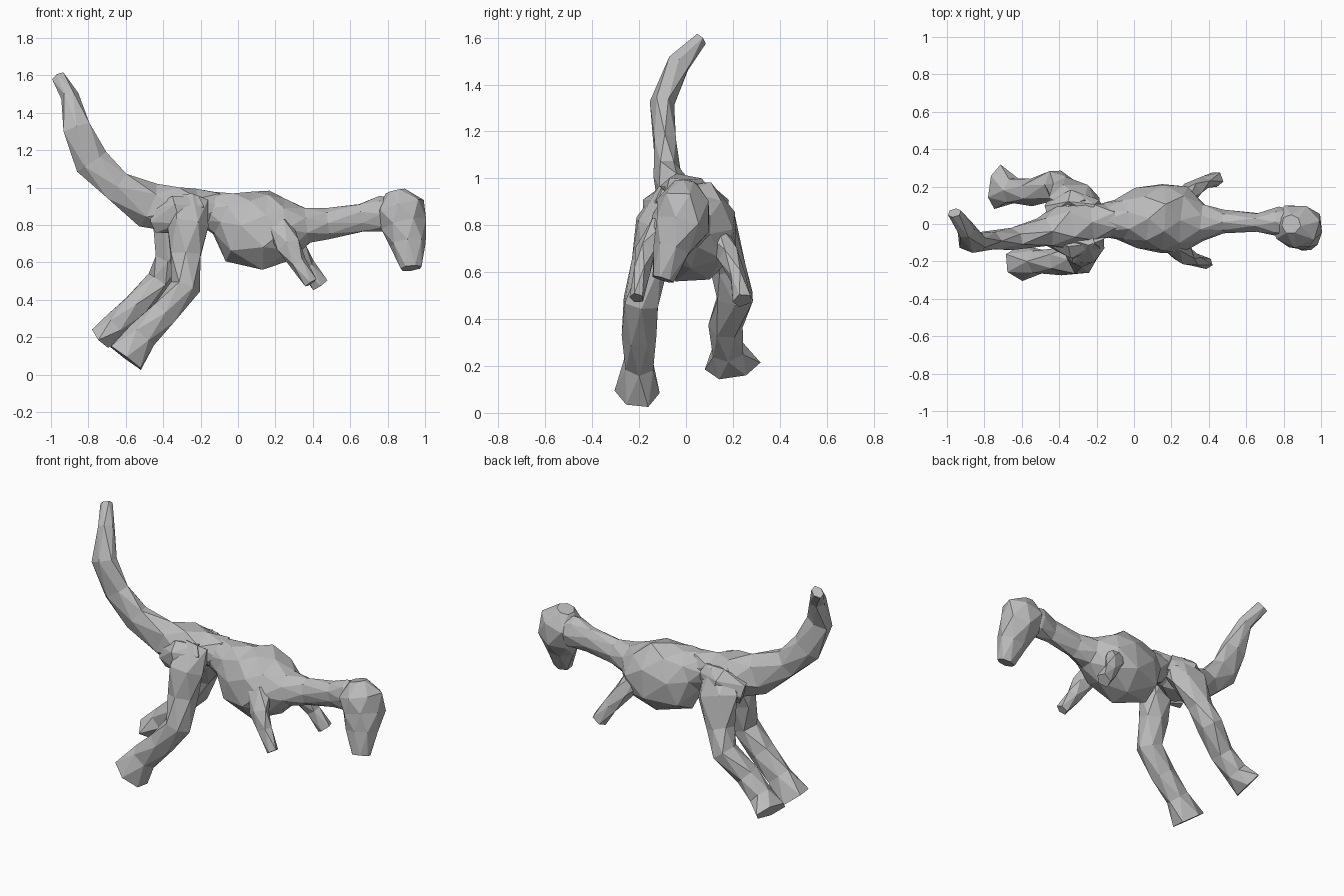
import bpy, bmesh, math, random
from mathutils import Vector

cube = bpy.data.objects.get("Cube")
if cube:
    bpy.data.objects.remove(cube)

random.seed(4)
grey = bpy.data.materials.new("plain grey")
grey.use_nodes = True
colour = (0.5, 0.5, 0.5, 1)
grey.diffuse_color = colour
grey.node_tree.nodes["Principled BSDF"].inputs["Base Color"].default_value = colour


def limb(name, stations, sides=7, jitter=0.06):
    """Loft a faceted limb through stations of x, y, z, half width, half depth."""
    bm = bmesh.new()
    centres = [Vector(s[:3]) for s in stations]
    last = len(centres) - 1
    rings = []
    for i, (centre, station) in enumerate(zip(centres, stations)):
        # Ring frame: across the body, and square to the path
        along = (centres[min(i + 1, last)] - centres[max(i - 1, 0)]).normalized()
        depth = along.cross(Vector((0, 1, 0))).normalized()
        across = depth.cross(along).normalized()
        ring = []
        for k in range(sides):
            angle = math.tau * (k + 0.5 * (i % 2)) / sides
            scale = 1.05 + random.uniform(-jitter, jitter)
            offset = across * math.cos(angle) * station[3] + depth * math.sin(angle) * station[4]
            ring.append(bm.verts.new(centre + offset * scale))
        rings.append(ring)
    # Triangulated skin between the staggered rings
    for i in range(last):
        a, b = rings[i], rings[i + 1]
        for k in range(sides):
            n = (k + 1) % sides
            if i % 2:
                bm.faces.new((a[k], b[k], b[n]))
                bm.faces.new((a[k], b[n], a[n]))
            else:
                bm.faces.new((a[k], a[n], b[k]))
                bm.faces.new((a[n], b[n], b[k]))
    bm.faces.new(rings[0])
    bm.faces.new(rings[-1])
    bmesh.ops.recalc_face_normals(bm, faces=bm.faces)
    mesh = bpy.data.meshes.new(name)
    bm.to_mesh(mesh)
    bm.free()
    mesh.materials.append(grey)
    obj = bpy.data.objects.new(name, mesh)
    bpy.context.collection.objects.link(obj)
    return obj


# Raised, sideways curling tail running into the hips
limb("tail", [
    (-.96, .06, 1.59, .03, .04),
    (-.9, -.03, 1.49, .05, .045),
    (-.86, -.1, 1.32, .05, .08),
    (-.78, -.09, 1.14, .05, .09),
    (-.65, -.08, 1.01, .055, .09),
    (-.48, -.04, .91, .08, .12),
    (-.34, 0, .88, .13, .13),
    (-.22, .01, .89, .11, .1),
    (-.1, .02, .89, .08, .09),
], sides=6)

# Deep chest tapering into the neck
limb("chest_and_neck", [
    (-.18, .02, .89, .08, .09),
    (-.08, .02, .86, .11, .12),
    (.01, .03, .8, .16, .19),
    (.15, .03, .77, .18, .21),
    (.27, .02, .78, .17, .16),
    (.37, .01, .8, .1, .1),
    (.48, .01, .81, .06, .08),
    (.66, .01, .84, .05, .075),
    (.77, .01, .86, .075, .095),
    (.86, 0, .87, .07, .07),
], sides=8)

# Head hanging down from the neck, snout leaning right
limb("head", [
    (.84, 0, .98, .05, .05),
    (.86, -.01, .9, .11, .13),
    (.89, -.02, .8, .11, .12),
    (.91, -.06, .7, .08, .09),
    (.925, -.1, .57, .045, .055),
])

# Hind legs, caught in mid stride
limb("right_hind_leg", [
    (-.25, -.05, .93, .07, .1),
    (-.27, -.13, .8, .09, .11),
    (-.28, -.15, .64, .075, .085),
    (-.28, -.19, .47, .08, .075),
    (-.39, -.2, .33, .07, .08),
    (-.51, -.2, .21, .065, .08),
    (-.6, -.21, .09, .09, .11),
], sides=6)
limb("left_hind_leg", [
    (-.28, .06, .91, .08, .1),
    (-.32, .14, .79, .08, .13),
    (-.37, .18, .62, .075, .075),
    (-.42, .21, .5, .08, .07),
    (-.55, .17, .37, .07, .07),
    (-.65, .18, .27, .07, .07),
    (-.73, .2, .2, .11, .07),
], sides=6)

# Haunch muscles blending each thigh into the base of the tail
for name, side in (("right_haunch", -1), ("left_haunch", 1)):
    limb(name, [
        (-.2, .08 * side, .9, .05, .06),
        (-.32, .12 * side, .86, .07, .1),
        (-.45, .07 * side, .82, .05, .07),
    ], sides=6)

# Small forelimbs
limb("right_arm", [
    (.22, -.1, .79, .06, .07),
    (.27, -.17, .69, .045, .06),
    (.32, -.19, .6, .035, .045),
    (.39, -.21, .49, .03, .035),
], sides=5)
limb("left_arm", [
    (.24, .11, .78, .06, .07),
    (.31, .18, .67, .045, .055),
    (.37, .22, .58, .035, .045),
    (.44, .24, .48, .04, .045),
], sides=5)
